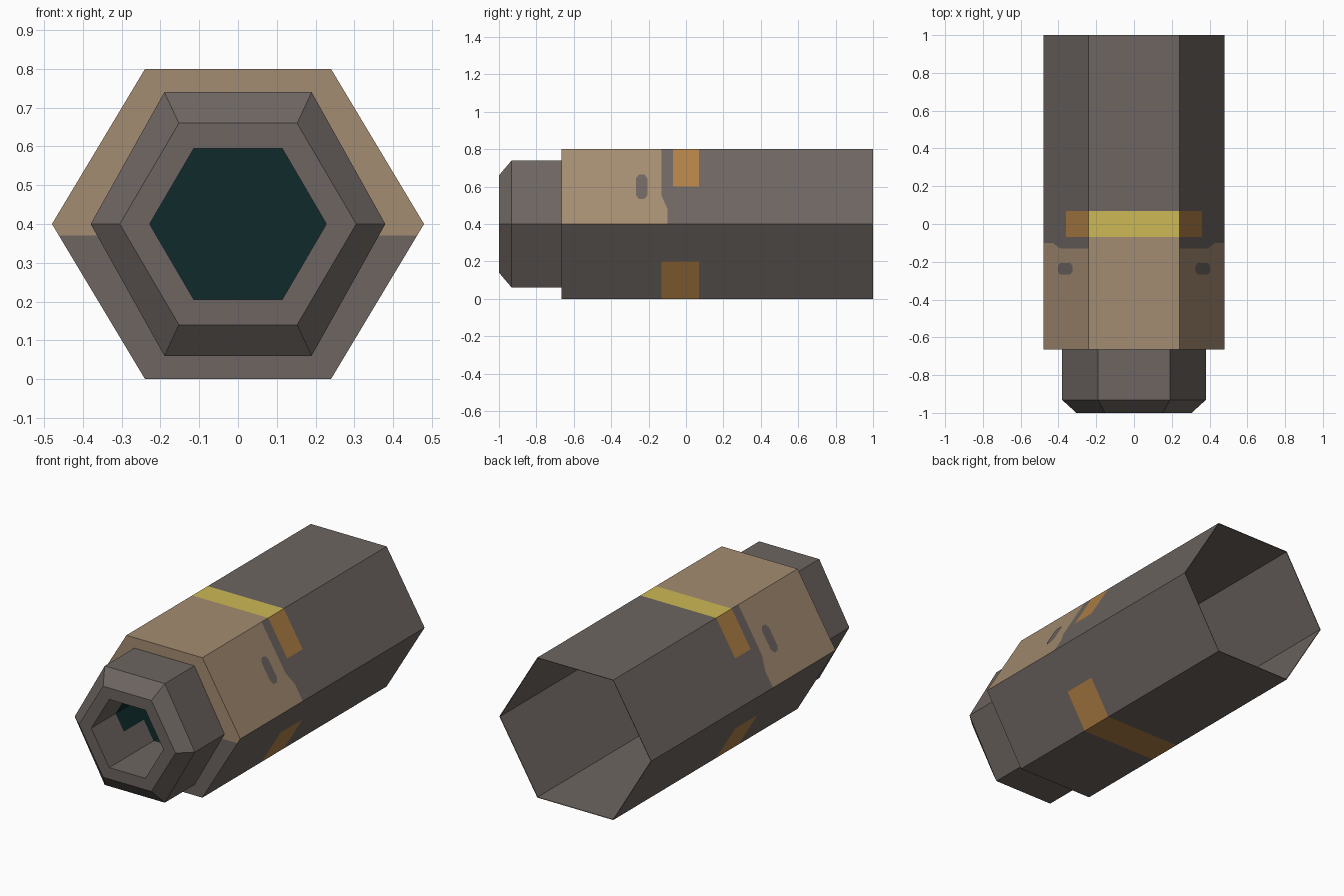
import bpy, bmesh
from mathutils import Vector

if "Cube" in bpy.data.objects:
    bpy.data.objects.remove(bpy.data.objects["Cube"])


def material(name, r, g, b):
    lin = [((c / 255 + 0.055) / 1.055) ** 2.4 if c > 10 else c / 255 / 12.92 for c in (r, g, b)]
    m = bpy.data.materials.new(name)
    m.diffuse_color = (*lin, 1)
    m.use_nodes = True
    m.node_tree.nodes["Principled BSDF"].inputs["Base Color"].default_value = m.diffuse_color
    return m


GREY, TAN, YELLOW, ORANGE, TEAL = range(5)
MATS = [material("dark_grey", 109, 101, 97), material("tan", 164, 140, 113),
        material("yellow", 204, 184, 86), material("orange", 176, 128, 70),
        material("dark_teal", 16, 42, 42)]


def finish(bm, name, rule):
    bm.normal_update()
    for f in bm.faces:
        f.material_index = rule(f.calc_center_median())
    me = bpy.data.meshes.new(name)
    bm.to_mesh(me)
    bm.free()
    for m in MATS:
        me.materials.append(m)
    ob = bpy.data.objects.new(name, me)
    bpy.context.collection.objects.link(ob)
    return ob


def hex_loft(sections, caps=False):
    """Skin hexagonal rings given as (y, half width, half height)."""
    bm = bmesh.new()
    rings = []
    for y, w, h in sections:
        pts = [(w, 0), (w / 2, h), (-w / 2, h), (-w, 0), (-w / 2, -h), (w / 2, -h)]
        rings.append([bm.verts.new((x, y, 0.4 + z)) for x, z in pts])
    for a, b in zip(rings, rings[1:]):
        for i in range(6):
            j = (i + 1) % 6
            bm.faces.new((b[i], b[j], a[j], a[i]))
    if caps:
        bm.faces.new(rings[0])
        bm.faces.new(rings[-1][::-1])
    return bm


def cut(bm, co, no):
    bmesh.ops.bisect_plane(bm, geom=bm.verts[:] + bm.edges[:] + bm.faces[:],
                           plane_co=co, plane_no=no, dist=1e-5)


# Main body: open hexagonal sleeve with front step, cut along its painted bands
bm = hex_loft([(-0.665, 0.38, 0.34), (-0.665, 0.48, 0.4), (1, 0.48, 0.4)])
for y in (-0.13, -0.10, -0.07, 0.07):
    cut(bm, (0, y, 0), (0, 1, 0))
for z in (0.2, 0.37, 0.6):
    cut(bm, (0, 0, z), (0, 0, 1))
cut(bm, (0, -0.10, 0.483), (0, 0.067, 0.03))


def body_colour(c):
    if c.y < -0.66:
        return TAN if c.z > 0.37 else GREY
    if c.z > 0.79:
        return TAN if c.y < -0.07 else YELLOW if c.y < 0.07 else GREY
    if c.z < 0.2:
        return ORANGE if -0.13 < c.y < 0.07 else GREY
    if c.z > 0.6 and abs(c.y) < 0.07:
        return ORANGE
    if c.z > 0.4:
        below = c.z - 0.483 < -(c.y + 0.10) * 0.067 / 0.03
        if c.y < -0.13 or (c.y < -0.10 and below):
            return TAN
    return GREY


finish(bm, "body", body_colour)

# Front collar with bevelled lip and bore, dark deep inside
bm = hex_loft([(-0.3, 0.228, 0.195), (-1, 0.228, 0.195), (-1, 0.305, 0.26),
               (-0.932, 0.38, 0.34), (-0.665, 0.38, 0.34)])
for y in (-0.78, -0.6):
    cut(bm, (0, y, 0), (0, 1, 0))
cut(bm, (0, 0, 0.31), (0, 0, 1))


def collar_colour(c):
    in_bore = abs(c.x) < 0.229 and abs(c.z - 0.4) < 0.2
    if in_bore and (c.y > -0.6 or (c.y > -0.78 and c.z > 0.31)):
        return TEAL
    return GREY


finish(bm, "front_collar", collar_colour)

# Inner lining and bulkhead seen from the open back
finish(hex_loft([(1, 0.48, 0.4), (0.999, 0.476, 0.397), (-0.3, 0.476, 0.397),
                 (-0.3, 0.228, 0.195)]), "inner_lining", lambda c: GREY)

# Dark lens closing the bore
finish(hex_loft([(-0.304, 0.228, 0.195), (-0.298, 0.228, 0.195)], True),
       "lens", lambda c: TEAL)

# Painted slots on the two upper side faces
outline = [(-0.03, -0.045), (-0.015, -0.065), (0.015, -0.065), (0.03, -0.045),
           (0.03, 0.045), (0.015, 0.065), (-0.015, 0.065), (-0.03, 0.045)]
for side, label in ((1, "right"), (-1, "left")):
    bm = bmesh.new()
    lift = Vector((0.4 * side, 0, 0.24)).normalized() * 0.003
    verts = []
    for dy, dz in outline:
        z = 0.597 + dz
        verts.append(bm.verts.new(Vector((side * (0.48 - 0.6 * (z - 0.4)), -0.237 + dy, z)) + lift))
    bm.faces.new(verts[::side])
    finish(bm, label + "_slot", lambda c: GREY)
